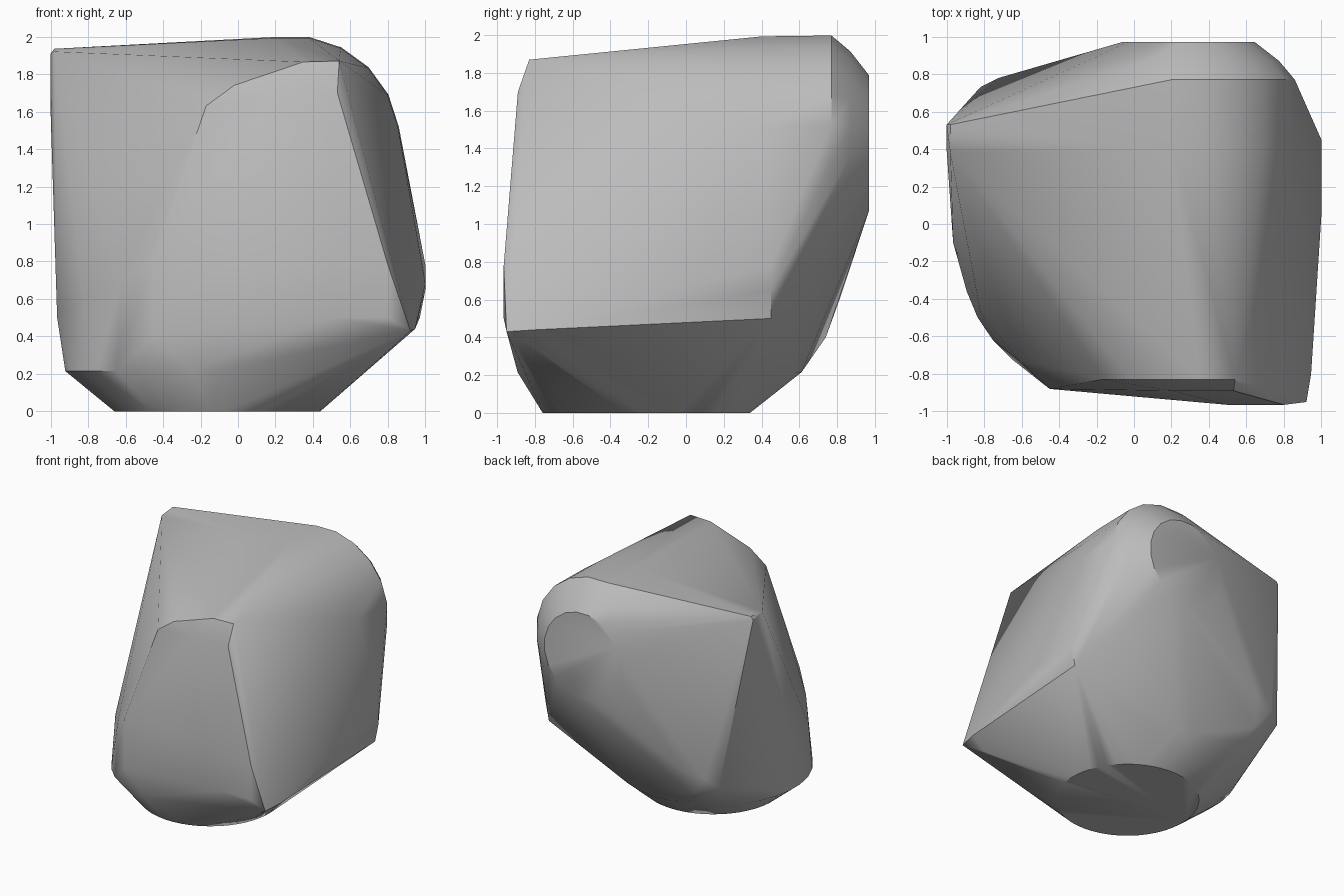
import bpy
import bmesh
from math import sin, cos, pi, radians
from mathutils import Vector

default_cube = bpy.data.objects.get("Cube")
if default_cube:
    bpy.data.objects.remove(default_cube, do_unlink=True)


def flat_ring(center, radius, sides):
    """Horizontal ring of points."""
    return [Vector(center) + Vector((cos(a), sin(a), 0)) * radius
            for a in ((i + 0.5) * 2 * pi / sides for i in range(sides))]


def upright_ring(center, radius, sides):
    """Ring of points that faces the back."""
    return [Vector(center) + Vector((cos(a), 0, sin(a))) * radius
            for a in ((i + 0.5) * 2 * pi / sides for i in range(sides))]


def make_material(name, colour):
    material = bpy.data.materials.new(name)
    material.use_nodes = True
    material.diffuse_color = colour
    shader = material.node_tree.nodes["Principled BSDF"]
    shader.inputs["Base Color"].default_value = colour
    return material


def make_hull(name, points, material, sharp_angle):
    """Wrap a tight convex skin around the points."""
    mesh = bpy.data.meshes.new(name)
    bm = bmesh.new()
    for point in points:
        bm.verts.new(point)
    bmesh.ops.convex_hull(bm, input=bm.verts[:])
    loose = [v for v in bm.verts if not v.link_faces]
    bmesh.ops.delete(bm, geom=loose, context="VERTS")
    bmesh.ops.recalc_face_normals(bm, faces=bm.faces[:])
    bm.to_mesh(mesh)
    bm.free()
    mesh.materials.append(material)
    rock = bpy.data.objects.new(name, mesh)
    bpy.context.scene.collection.objects.link(rock)
    bpy.ops.object.select_all(action="DESELECT")
    rock.select_set(True)
    bpy.context.view_layer.objects.active = rock
    bpy.ops.object.shade_smooth_by_angle(angle=sharp_angle)
    return rock


# Round foot and the wider girdle above it
foot = flat_ring((-0.11, -0.21, 0), 0.55, 48)
girdle = flat_ring((-0.17, -0.14, 0.215), 0.755, 32)

# Rounded boss at the back
boss = []
for y, radius in ((0.4, 0.57), (0.77, 0.575), (0.87, 0.49), (0.97, 0.36)):
    boss += upright_ring((0.29, y, 1.43), radius, 20)

# Front facet: top rim, then the lower bulge
front_facet = [
    (-0.17, -0.83, 1.63), (-0.02, -0.83, 1.74),
    (0.35, -0.83, 1.865), (0.54, -0.83, 1.87),
    (0.2, -0.89, 1.7), (0.53, -0.89, 1.7),
    (-0.45, -0.88, 0.4), (-0.45, -0.88, 0.82),
    (0.5, -0.965, 0.5), (0.5, -0.965, 0.78),
    (0.8, -0.965, 0.5), (0.8, -0.965, 0.78),
    (0.92, -0.95, 0.43), (0.82, -0.8, 0.34),
]

# High corner on one side and the wall below it
high_corner = [
    (-1, 0.53, 1.91), (-0.98, 0.53, 1.935), (-0.98, 0.38, 1.92),
    (-1, 0.4, 1.6), (-0.965, -0.1, 0.5), (-0.82, -0.47, 0.6),
    (-0.62, -0.72, 0.7),
]

# Rounded lower shoulder at the back
back_shoulder = [
    (-0.82, 0.73, 0.51), (-0.72, 0.78, 0.58), (-0.55, 0.82, 0.62),
    (-0.58, 0.74, 0.4), (-0.55, 0.67, 0.3),
]

# Flat wall on the other side
side_wall = [
    (1, 0.45, 0.65), (1, 0.45, 0.78), (0.97, 0.45, 0.5),
    (1, 0.05, 0.68), (0.945, -0.8, 0.44),
]

stone_grey = make_material("stone grey", (0.5, 0.5, 0.5, 1))
all_points = (foot + girdle + boss + front_facet + high_corner
              + back_shoulder + side_wall)
make_hull("rock", all_points, stone_grey, radians(35))
